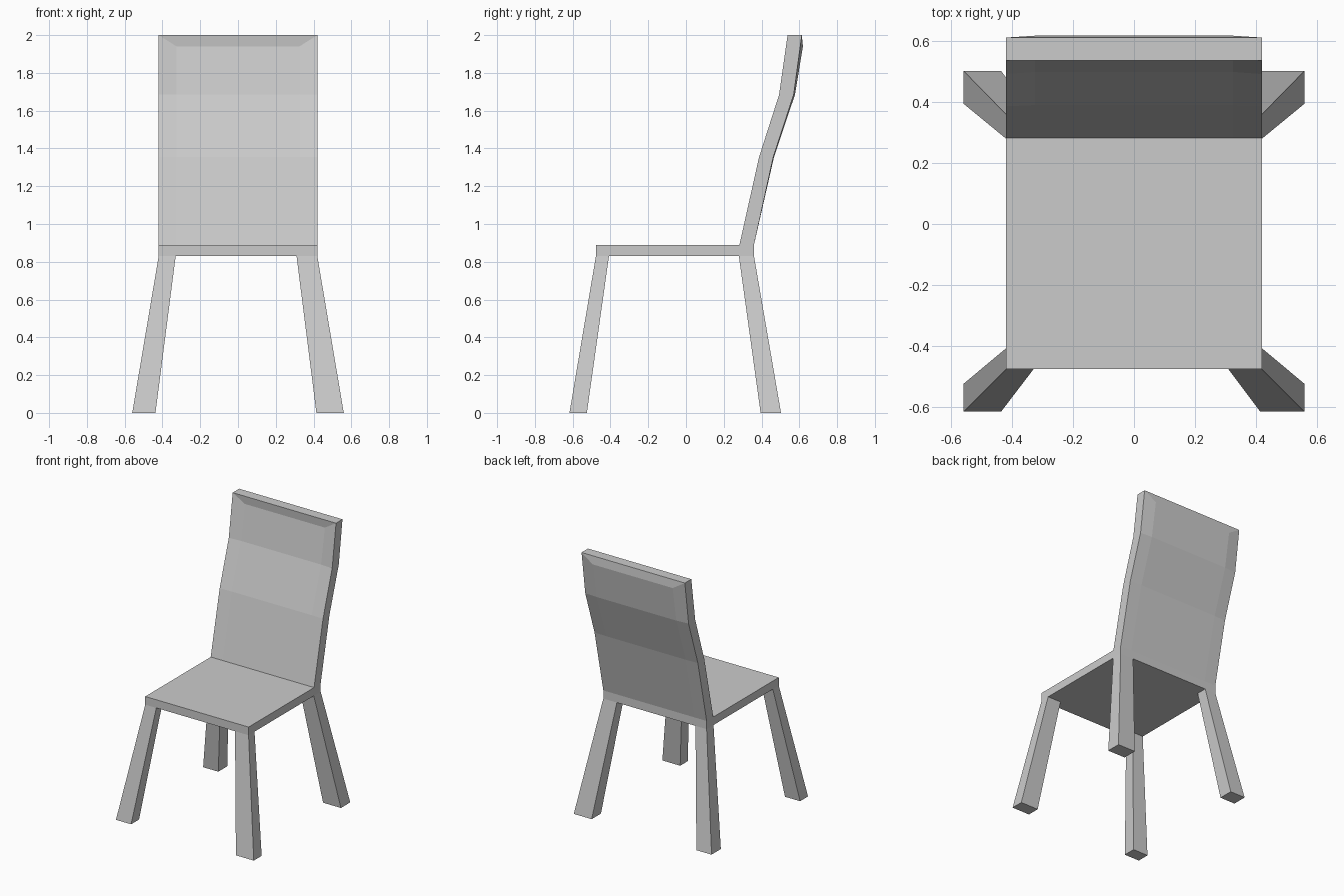
import bpy
import bmesh

cube = bpy.data.objects.get("Cube")
if cube:
    bpy.data.objects.remove(cube, do_unlink=True)

grey = bpy.data.materials.new("light grey")
grey.use_nodes = True
COLOUR = (0.6, 0.6, 0.6, 1)
grey.diffuse_color = COLOUR
grey.node_tree.nodes["Principled BSDF"].inputs["Base Color"].default_value = COLOUR


def finish(bm, name):
    bmesh.ops.recalc_face_normals(bm, faces=bm.faces[:])
    mesh = bpy.data.meshes.new(name)
    bm.to_mesh(mesh)
    bm.free()
    mesh.materials.append(grey)
    obj = bpy.data.objects.new(name, mesh)
    bpy.context.collection.objects.link(obj)
    return obj


def prism(name, bottom, top, z0, z1, cap_top=True):
    """Tapered block between two rectangles given as (x0, x1, y0, y1)."""
    bm = bmesh.new()

    def ring(r, z):
        return [bm.verts.new((x, y, z)) for x, y in
                ((r[0], r[2]), (r[1], r[2]), (r[1], r[3]), (r[0], r[3]))]

    lo, hi = ring(bottom, z0), ring(top, z1)
    bm.faces.new(lo)
    if cap_top:
        bm.faces.new(hi)
    for i in range(4):
        j = (i + 1) % 4
        bm.faces.new((lo[i], lo[j], hi[j], hi[i]))
    return finish(bm, name)


HALF = 0.42
SEAT_LOW, SEAT_TOP = 0.83, 0.89

# Seat board
board = (-HALF, HALF, -0.477, 0.36)
prism("seat", board, board, SEAT_LOW, SEAT_TOP)

# Splayed tapered legs: (foot inner x, top inner x) per side, y ranges per end
sides = {"right": (-1, 0.437, 0.33), "left": (1, 0.415, 0.31)}
ends = {"front": ((-0.617, -0.525), (-0.477, -0.408)),
        "back": ((0.395, 0.503), (0.28, 0.36))}
for side, (s, foot_in, top_in) in sides.items():
    for end, (foot_y, top_y) in ends.items():
        prism(f"{end}_{side}_leg",
              (s * foot_in, s * 0.56, *foot_y),
              (s * top_in, s * HALF, *top_y),
              0, SEAT_LOW, cap_top=False)

# Backrest: bent slab whose middle panel is pushed slightly backwards
# rows: height, front y, back y, push of the inner columns
rows = [(SEAT_TOP, 0.283, 0.36, 0), (1.355, 0.387, 0.462, 0.004),
        (1.685, 0.493, 0.57, 0.007), (2.0, 0.538, 0.613, 0.012)]
columns = [-HALF, -0.325, 0.325, HALF]
bm = bmesh.new()
sheets = []
for face in (1, 2):
    sheet = []
    for row in rows:
        line = []
        for i, x in enumerate(columns):
            inner = i in (1, 2)
            z, y = row[0], row[face]
            if inner:
                y += row[3]
                if row is rows[-1]:
                    z, y = z - 0.06, y - 0.006
            line.append(bm.verts.new((x, y, z)))
        sheet.append(line)
    for lower, upper in zip(sheet, sheet[1:]):
        for i in range(3):
            bm.faces.new((lower[i], lower[i + 1], upper[i + 1], upper[i]))
    bm.faces.new(sheet[-1])          # sloping strip below the top edge
    sheets.append(sheet)
front, back = sheets
for c in (0, 3):
    for r in range(3):
        bm.faces.new((front[r][c], front[r + 1][c], back[r + 1][c], back[r][c]))
bm.faces.new((front[-1][0], front[-1][3], back[-1][3], back[-1][0]))
finish(bm, "backrest")
